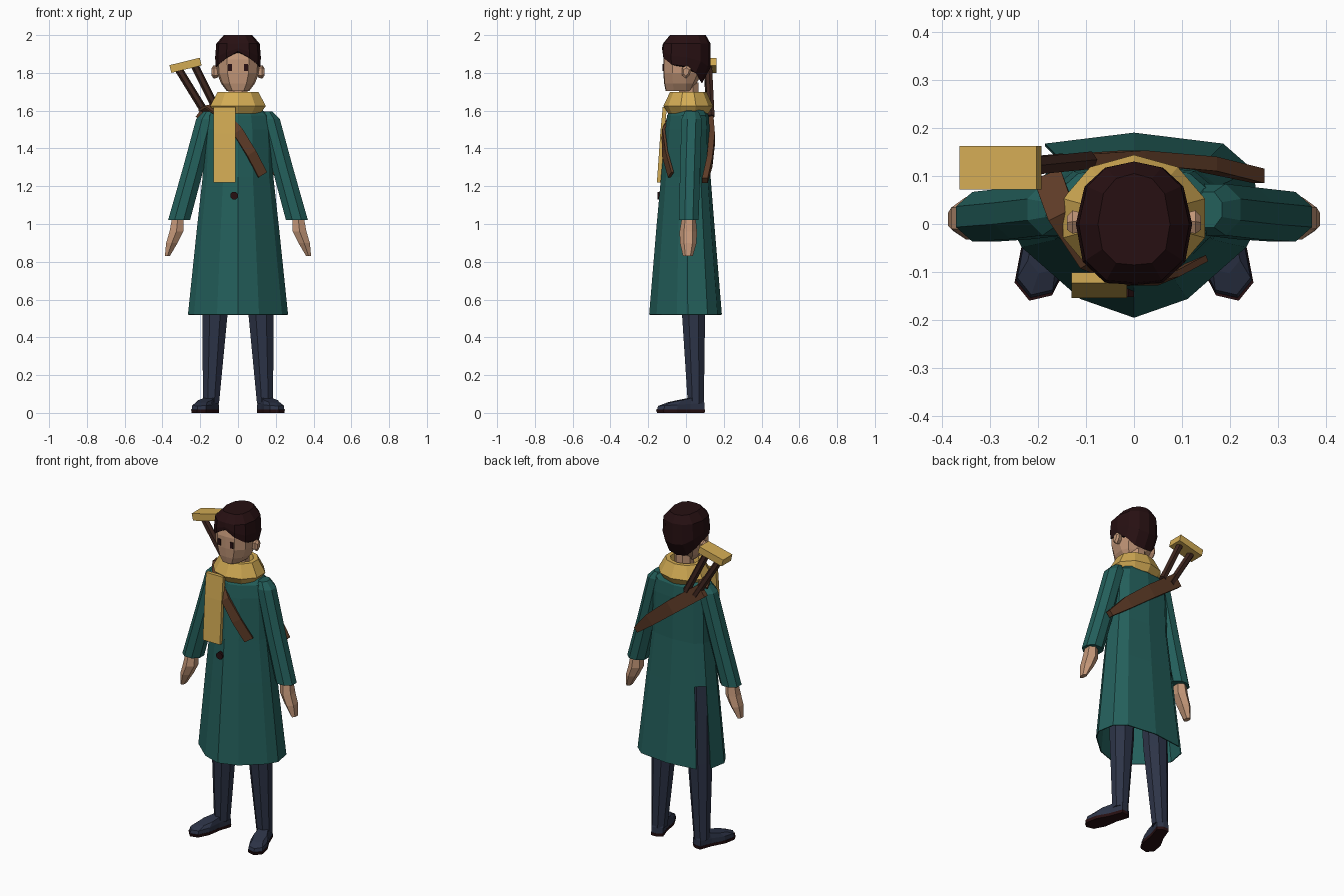
import bpy, bmesh, math
from mathutils import Vector, Matrix

if "Cube" in bpy.data.objects:
    bpy.data.objects.remove(bpy.data.objects["Cube"])


def mat(name, r, g, b):
    m = bpy.data.materials.new(name)
    m.diffuse_color = (r, g, b, 1)
    m.use_nodes = True
    m.node_tree.nodes["Principled BSDF"].inputs["Base Color"].default_value = m.diffuse_color
    return m


TEAL = mat("teal_cloth", 0.017, 0.115, 0.105)
GOLD = mat("mustard", 0.65, 0.41, 0.09)
SKIN = mat("skin", 0.55, 0.31, 0.19)
HAIR = mat("dark_hair", 0.020, 0.005, 0.006)
NAVY = mat("navy_cloth", 0.026, 0.034, 0.064)
LEATHER = mat("leather", 0.115, 0.046, 0.021)
WOOD = mat("dark_wood", 0.05, 0.02, 0.014)


def finish(name, bm, m):
    bmesh.ops.recalc_face_normals(bm, faces=bm.faces[:])
    me = bpy.data.meshes.new(name)
    bm.to_mesh(me)
    bm.free()
    me.materials.append(m)
    ob = bpy.data.objects.new(name, me)
    bpy.context.collection.objects.link(ob)
    return ob


def loft(name, rings, m, caps=(True, True)):
    """Skin a list of equal-length point rings."""
    bm = bmesh.new()
    vs = [[bm.verts.new(p) for p in r] for r in rings]
    n = len(vs[0])
    for a, b in zip(vs, vs[1:]):
        for i in range(n):
            j = (i + 1) % n
            bm.faces.new((a[i], a[j], b[j], b[i]))
    if caps[0]:
        bm.faces.new(vs[0][::-1])
    if caps[1]:
        bm.faces.new(vs[-1])
    return finish(name, bm, m)


def oval(cx, cy, z, rx, ry, n=8):
    return [(cx + rx * math.cos(2 * math.pi * (i + .5) / n),
             cy + ry * math.sin(2 * math.pi * (i + .5) / n), z) for i in range(n)]


def mirrored(half):
    return half + [(-x, y) for x, y in reversed(half[1:-1])]


def section(template, z, hw, yf, yb):
    """Scale a unit outline: yf = front depth, yb = back depth."""
    return [(x * hw, y * (yb if y > 0 else -yf), z) for x, y in template]


def ribbon(name, path, m, thick):
    """path items: (point, outward normal, width)"""
    pts = [Vector(p) for p, _, _ in path]
    rings = []
    for i, (p, nrm, w) in enumerate(path):
        t = (pts[min(i + 1, len(pts) - 1)] - pts[max(i - 1, 0)]).normalized()
        n = Vector(nrm).normalized()
        s = t.cross(n).normalized() * w / 2
        n = n * thick / 2
        c = pts[i]
        rings.append([c - s - n, c + s - n, c + s + n, c - s + n])
    return loft(name, rings, m)


def rod(name, a, b, r, m, n=6):
    a, b = Vector(a), Vector(b)
    q = (b - a).to_track_quat('Z', 'Y')
    ring = [q @ Vector(p) for p in oval(0, 0, 0, r, r, n)]
    return loft(name, [[a + p for p in ring], [b + p for p in ring]], m)


def box(name, c, size, m, rot_y=0.0):
    bm = bmesh.new()
    bmesh.ops.create_cube(bm, size=1)
    bm.transform(Matrix.Translation(c) @ Matrix.Rotation(rot_y, 4, 'Y') @ Matrix.Diagonal((*size, 1)))
    return finish(name, bm, m)


# Coat body: pointed front, open hem, one slit at the back corner
COAT = mirrored([(0, -1), (.42, -.8), (.88, -.25), (1, .05), (.93, .6), (.7, .88), (0, 1)])
coat = loft("coat", [section(COAT, *r) for r in (
    (.52, .265, -.195, .19), (1.0, .215, -.155, .15), (1.25, .187, -.132, .13),
    (1.5, .18, -.11, .125), (1.575, .165, -.1, .12), (1.625, .10, -.07, .09))], TEAL, (False, True))
bm = bmesh.new()
bm.from_mesh(coat.data)
slit = [f for f in bm.faces if (c := f.calc_center_median()).z < .9 and c.x < -.15 and c.y > .09]
bmesh.ops.delete(bm, geom=slit, context='FACES')
bm.to_mesh(coat.data)
bm.free()
sol = coat.modifiers.new("cloth", 'SOLIDIFY')
sol.thickness = .006

# Button
rod("button", (-.02, -.125, 1.15), (-.02, -.152, 1.15), .022, HAIR, 8)

# Scarf collar and hanging tail
loft("scarf", [oval(0, .012, z, r, r * .85, 10) for z, r in (
    (1.585, .125), (1.625, .155), (1.70, .113), (1.70, .085), (1.66, .075))], GOLD, (True, True))
ribbon("scarf_tail", [((-.072, y, z), (0, -1, 0), .115) for y, z in (
    (-.112, 1.62), (-.125, 1.48), (-.143, 1.22))], GOLD, .022)

# Neck and head
loft("neck", [oval(0, .015, z, .055, .055) for z in (1.6, 1.75)], SKIN)
FACE = mirrored([(0, -1), (.5, -.97), (.9, -.6), (1, 0), (.8, .7), (.35, 1), (0, 1)])
loft("head", [section(FACE, *r) for r in (
    (1.705, .06, -.108, .03), (1.745, .09, -.116, .055), (1.80, .112, -.12, .09),
    (1.87, .115, -.12, .105), (1.95, .10, -.10, .10))], SKIN)

# Hair cap: hairline height runs from brow peak round to the nape
HAIRLINE = [1.915, 1.88, 1.845, 1.835, 1.80, 1.755, 1.745]
HALF = [(0, -1), (.5, -.96), (.88, -.62), (1, 0), (.85, .6), (.5, .9), (0, 1)]
OUT = mirrored(HALF)
LOW = HAIRLINE + HAIRLINE[1:-1][::-1]


def hair_ring(f, hw, yf, yb):
    ring = section(OUT, 0, hw, yf, yb)
    return [(p[0], p[1], l + (1.955 - l) * f) for p, l in zip(ring, LOW)]


loft("hair", [hair_ring(0, .119, -.125, .085), hair_ring(.4, .121, -.127, .13),
              hair_ring(1, .115, -.122, .13), section(OUT, 2.0, .075, -.085, .105)], HAIR)

# Crossbody strap in front, over the shoulder
FR = (.35, -1, .1)
ribbon("front_strap", [((-.18, .10, 1.60), (-.2, .6, 1), .06), ((-.15, .02, 1.625), (-.2, 0, 1), .06),
                       ((-.09, -.075, 1.585), (0, -.8, 1), .055), ((0, -.12, 1.49), (0, -1, .1), .055),
                       ((.07, -.112, 1.375), FR, .055), ((.13, -.08, 1.26), FR, .055)], LEATHER, .014)

# Carrying case slung across the back
BK = (0, 1, 0)
ribbon("back_case", [((-.20, .125, 1.60), BK, .08), ((0, .138, 1.45), BK, .08),
                     ((.15, .125, 1.33), BK, .07), ((.26, .10, 1.23), BK, .035)], LEATHER, .03)

# Twin wooden handles with a padded top bar
rod("outer_handle", (-.315, .113, 1.82), (-.155, .128, 1.56), .021, WOOD)
rod("inner_handle", (-.235, .118, 1.85), (-.095, .132, 1.57), .021, WOOD)
box("handle_bar", (-.278, .117, 1.84), (.165, .09, .042), GOLD, -.24)

# Paired parts
for s, side in ((-1, "right"), (1, "left")):
    # Eyes and ears
    box(side + "_eye", (s * .042, -.119, 1.828), (.022, .009, .036), HAIR)
    loft(side + "_ear", [[(s * x, .0 + y * k, 1.805 + z * k) for y, z in (
        (-.02, -.02), (0, -.036), (.02, -.015), (.028, .018), (.005, .036), (-.02, .022))]
        for x, k in ((.105, .8), (.128, 1), (.139, .6))], SKIN)
    # Sleeve
    loft(side + "_sleeve", [oval(s * x, y, z, rx, ry) for x, y, z, rx, ry in (
        (.155, .03, 1.595, .03, .04), (.168, .03, 1.555, .058, .058),
        (.235, .022, 1.3, .06, .058), (.312, .015, 1.02, .063, .056))], TEAL)
    # Hand
    loft(side + "_hand", [oval(s * x, y, z, rx, ry, 6) for x, y, z, rx, ry in (
        (.318, .015, 1.04, .034, .036), (.326, .012, .96, .042, .046),
        (.35, .012, .90, .035, .044), (.374, .01, .83, .015, .026))], SKIN)
    # Trouser leg
    loft(side + "_leg", [oval(s * x, y, z, rx, ry) for x, y, z, rx, ry in (
        (.143, .052, .05, .046, .046), (.122, .04, .52, .072, .066), (.108, .03, 1.0, .08, .075))], NAVY)
    # Shoe, toes turned out: dark sole, navy upper
    turn = Matrix.Rotation(s * .33, 3, 'Z')
    SHOE = mirrored([(0, .05), (.034, .04), (.036, -.04), (.05, -.12), (.04, -.19), (0, -.215)])

    def shoe_ring(k, height):
        return [turn @ Vector((x * k, y * k, 0)) + Vector((s * .146, .05, height(y))) for x, y in SHOE]

    loft(side + "_sole", [shoe_ring(1, lambda y: 0), shoe_ring(1.03, lambda y: .018)], HAIR)
    loft(side + "_shoe", [shoe_ring(1, lambda y: .018), shoe_ring(.97, lambda y: .05 + y * .06),
                          shoe_ring(.75, lambda y: .085 + y * .15)], NAVY)
